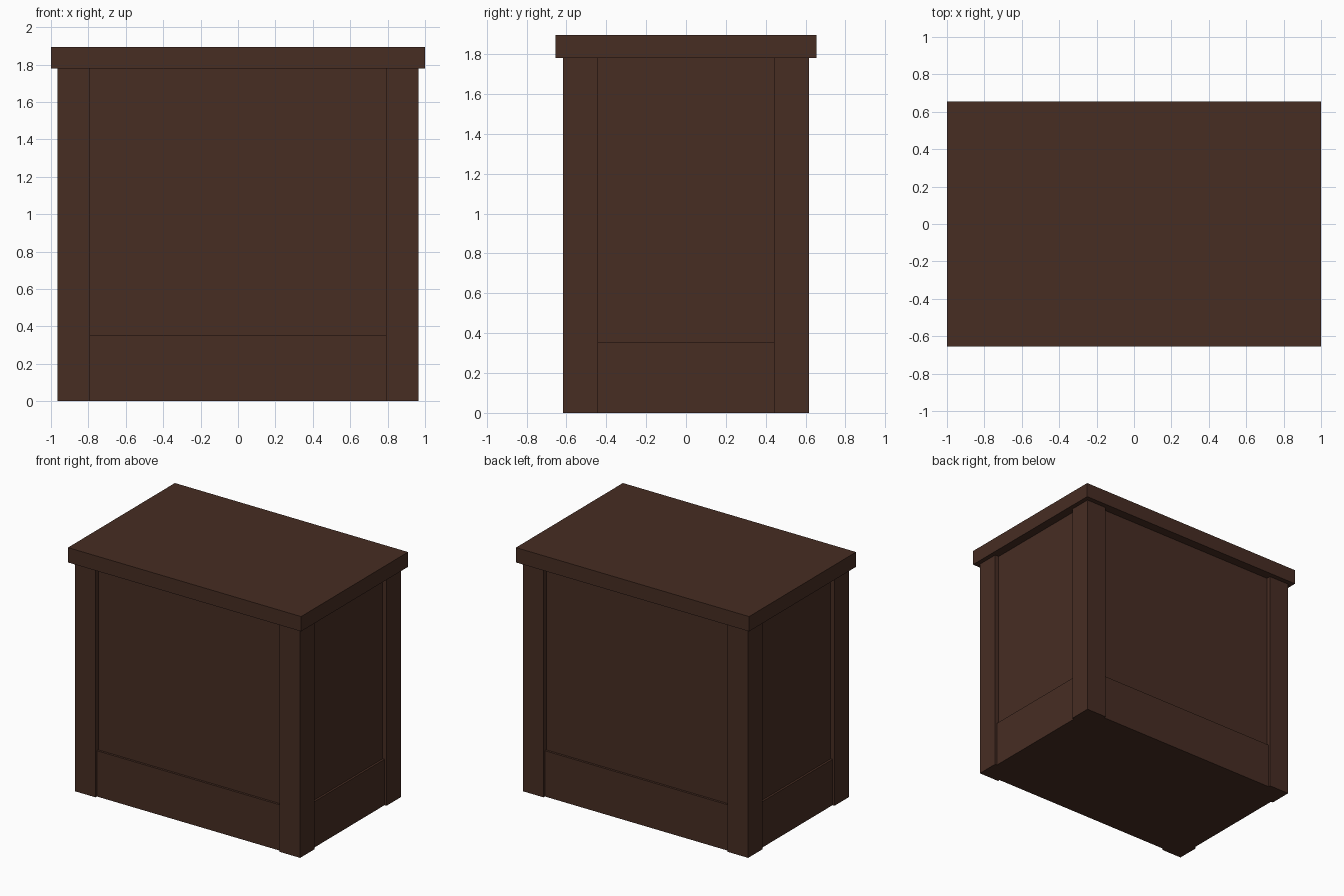
import bpy

if "Cube" in bpy.data.objects:
    bpy.data.objects.remove(bpy.data.objects["Cube"])

wood = bpy.data.materials.new("dark brown wood")
wood.diffuse_color = (0.063, 0.026, 0.0165, 1)
wood.use_nodes = True
wood.node_tree.nodes["Principled BSDF"].inputs["Base Color"].default_value = wood.diffuse_color


def box(name, x0, x1, y0, y1, z0, z1):
    bpy.ops.mesh.primitive_cube_add(
        size=1, location=((x0 + x1) / 2, (y0 + y1) / 2, (z0 + z1) / 2))
    ob = bpy.context.object
    ob.name = name
    ob.scale = (x1 - x0, y1 - y0, z1 - z0)
    bpy.ops.object.transform_apply(location=False, rotation=False, scale=True)
    ob.data.materials.append(wood)
    return ob


W, D = 0.965, 0.617          # outer half sizes of the body
POST = 0.175                 # corner post width
PLINTH_IN, PANEL_IN = 0.017, 0.034   # recess depths behind the posts
Z_PLINTH, Z_BODY, Z_TOP = 0.355, 1.78, 1.895

# Overhanging top slab
box("top_slab", -1, 1, -0.655, 0.655, Z_BODY, Z_TOP)

# Recessed panelled body and the base board below it
box("panel_body", -W + PANEL_IN, W - PANEL_IN, -D + PANEL_IN, D - PANEL_IN,
    Z_PLINTH, Z_BODY)
box("base_board", -W + PLINTH_IN, W - PLINTH_IN, -D + PLINTH_IN, D - PLINTH_IN,
    0, Z_PLINTH)

# Four square corner posts
for sx, side in ((-1, "left"), (1, "right")):
    for sy, end in ((-1, "front"), (1, "back")):
        xs = sorted((sx * W, sx * (W - POST)))
        ys = sorted((sy * D, sy * (D - POST)))
        box(f"corner_post_{end}_{side}", *xs, *ys, 0, Z_BODY)
